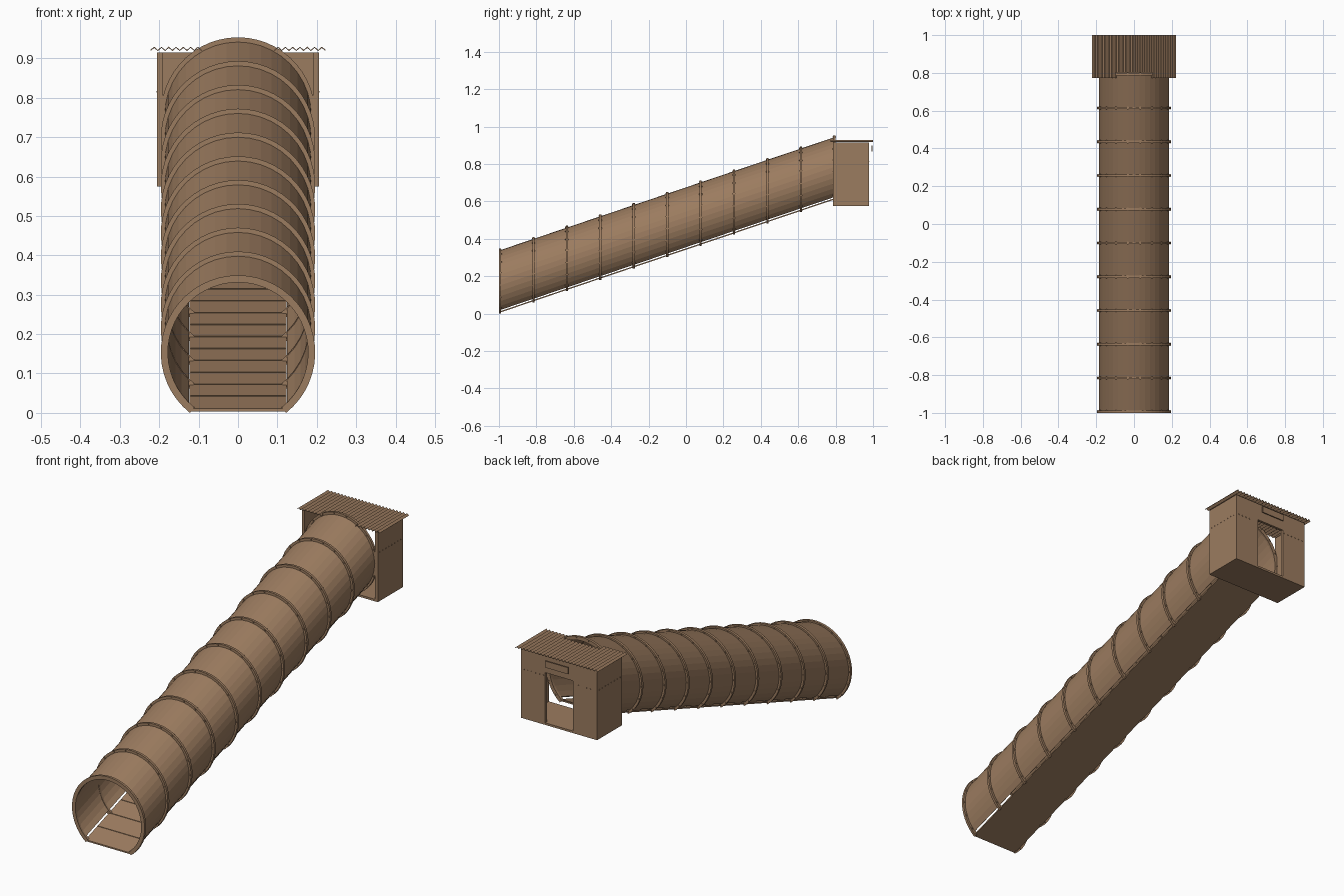
import bpy, bmesh, math

if "Cube" in bpy.data.objects:
    bpy.data.objects.remove(bpy.data.objects["Cube"])

SLOPE = 0.338          # rise of the tunnel per unit of length
ZC = 0.1534            # height of the tube centre at the low end
Y0, STEP, RINGS = -0.994, 0.1787, 11
Y1 = Y0 + STEP * (RINGS - 1)

brown = bpy.data.materials.new("weathered brown")
brown.diffuse_color = (0.33, 0.20, 0.115, 1)
brown.use_nodes = True
brown.node_tree.nodes["Principled BSDF"].inputs["Base Color"].default_value = brown.diffuse_color


def rise(y):
    return SLOPE * (y - Y0)


def finish(name, bm):
    bmesh.ops.recalc_face_normals(bm, faces=bm.faces)
    me = bpy.data.meshes.new(name)
    bm.to_mesh(me)
    bm.free()
    me.materials.append(brown)
    ob = bpy.data.objects.new(name, me)
    bpy.context.collection.objects.link(ob)
    return ob


def add_box(bm, x0, x1, y0, y1, z0, z1, slope=0.0):
    """Box whose far end may be lifted along the slope."""
    vs = bmesh.ops.create_cube(bm, size=1)["verts"]
    for v in vs:
        y = y0 + (v.co.y + 0.5) * (y1 - y0)
        v.co = (x0 + (v.co.x + 0.5) * (x1 - x0), y,
                z0 + (v.co.z + 0.5) * (z1 - z0) + slope * (y - y0))


def add_arc(bm, r_in, r_out, cut, n, y0, y1, z0, z1):
    """Open-bottomed hoop, swept from (y0, z0) to (y1, z1)."""
    loops = []
    for i in range(n + 1):
        a = math.radians(cut + (360 - 2 * cut) * i / n)
        s, c = math.sin(a), -math.cos(a)
        loops.append([bm.verts.new((r * s, y, z + r * c)) for r, y, z in
                      ((r_in, y0, z0), (r_out, y0, z0), (r_out, y1, z1), (r_in, y1, z1))])
    for a, b in zip(loops, loops[1:]):
        for k in range(4):
            m = (k + 1) % 4
            bm.faces.new((a[k], a[m], b[m], b[k]))
    bm.faces.new(loops[0])
    bm.faces.new(loops[-1][::-1])


# Sloping tunnel shell
bm = bmesh.new()
add_arc(bm, 0.179, 0.186, 44, 30, Y0, Y1, ZC, ZC + rise(Y1))
finish("tunnel_shell", bm)

# Upright joint rings with bolts
for i in range(RINGS):
    y = Y0 + i * STEP
    z = ZC + rise(y)
    bm = bmesh.new()
    add_arc(bm, 0.178, 0.196, 38.5, 40, y - 0.006, y + 0.006, z, z)
    for k in range(14):
        a = math.radians(50 + 20 * k)
        bx, bz = 0.1905 * math.sin(a), z - 0.1905 * math.cos(a)
        add_box(bm, bx - 0.003, bx + 0.003, max(y - 0.009, -1.0), y + 0.009, bz - 0.003, bz + 0.003)
    finish("joint_ring", bm)

# Sloping floor and its cross ribs
bm = bmesh.new()
add_box(bm, -0.123, 0.123, -1.0, 0.80, 0.004, 0.011, SLOPE)
finish("tunnel_floor", bm)
bm = bmesh.new()
for i in range(20):
    y = Y0 + 0.085 + i * 0.0894
    add_box(bm, -0.12, 0.12, y, y + 0.006, 0.009 + rise(y), 0.015 + rise(y))
finish("floor_ribs", bm)

# Entry hut: floor, side walls, back wall with a doorway
bm = bmesh.new()
add_box(bm, -0.205, 0.205, 0.785, 0.978, 0.575, 0.585)
finish("hut_floor", bm)
for s in (-1, 1):
    bm = bmesh.new()
    add_box(bm, min(s * 0.205, s * 0.191), max(s * 0.205, s * 0.191), 0.785, 0.978, 0.585, 0.915)
    finish("hut_side_wall", bm)
    bm = bmesh.new()
    add_box(bm, min(s * 0.191, s * 0.075), max(s * 0.191, s * 0.075), 0.966, 0.978, 0.585, 0.915)
    finish("hut_back_panel", bm)
bm = bmesh.new()
add_box(bm, -0.075, 0.075, 0.966, 0.978, 0.83, 0.915)
finish("door_header", bm)

# Row of bolts around the hut
bm = bmesh.new()
for s in (-1, 1):
    for k in range(8):
        y = 0.80 + k * 0.023
        add_box(bm, s * 0.205 - 0.002, s * 0.205 + 0.002, y - 0.002, y + 0.002, 0.813, 0.817)
    for k in range(6):
        x = s * (0.085 + k * 0.021)
        add_box(bm, x - 0.002, x + 0.002, 0.976, 0.98, 0.813, 0.817)
finish("hut_bolts", bm)

# Blank plate hanging above the doorway
bm = bmesh.new()
add_box(bm, -0.062, 0.062, 0.993, 0.998, 0.866, 0.898)
finish("door_plate", bm)

# Corrugated roof, notched around the last ring
bm = bmesh.new()
N, HALF = 48, 0.222
for i in range(N):
    xa, xb = (-HALF + 2 * HALF * j / N for j in (i, i + 1))
    za, zb = (0.928 if j % 2 else 0.92 for j in (i, i + 1))
    front = 0.803 if abs(xa + xb) / 2 < 0.093 else 0.773
    rows = [front, 1.0] if front > 0.8 else [front, 0.803, 1.0]
    for ya, yb in zip(rows, rows[1:]):
        bm.faces.new([bm.verts.new(p) for p in
                      ((xa, ya, za), (xb, ya, zb), (xb, yb, zb), (xa, yb, za))])
bmesh.ops.remove_doubles(bm, verts=bm.verts, dist=1e-5)
roof = finish("corrugated_roof", bm)
mod = roof.modifiers.new("thickness", "SOLIDIFY")
mod.thickness = 0.003
mod.offset = 0
